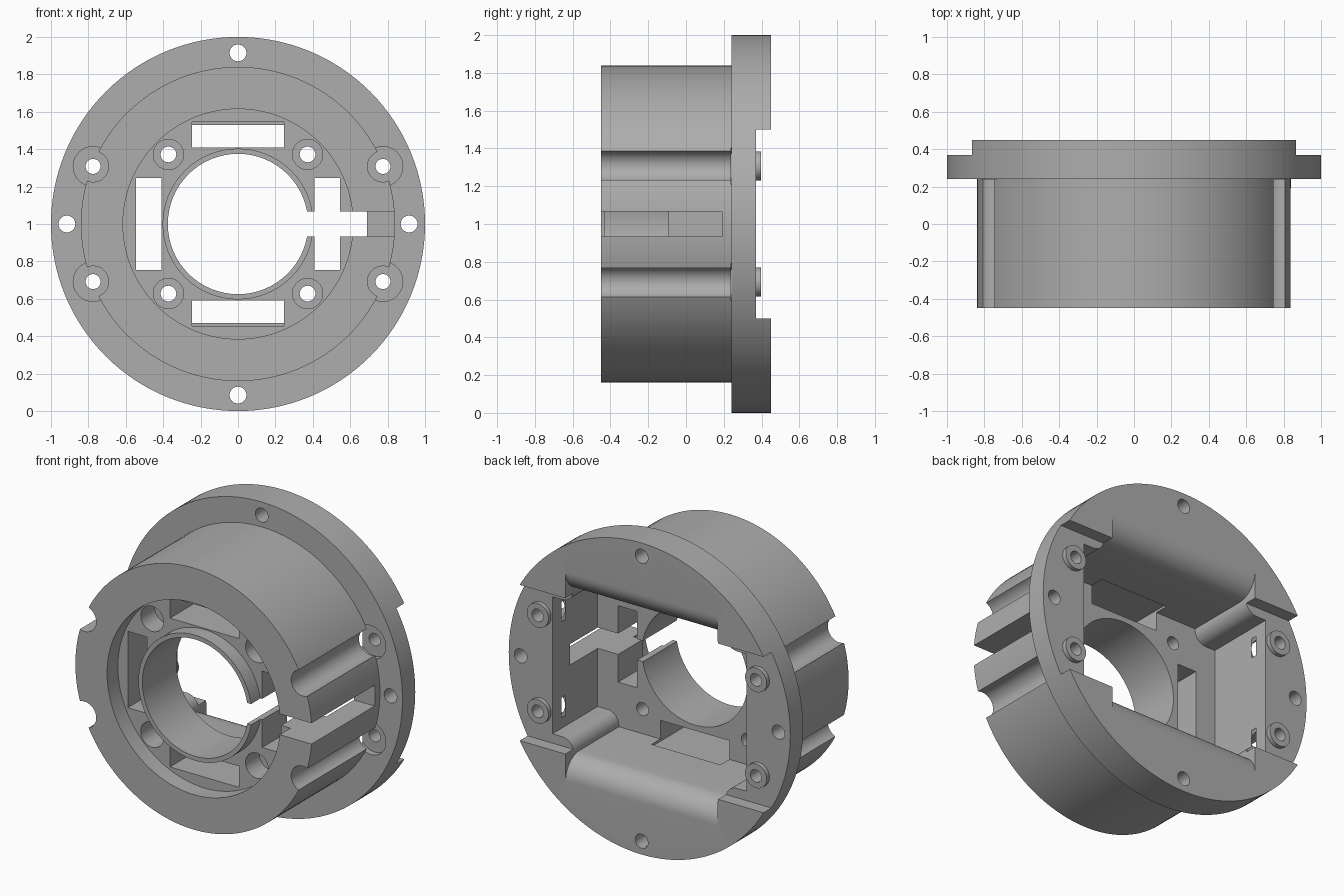
import bpy
import bmesh
from math import sin, cos, pi, radians

cube = bpy.data.objects.get("Cube")
if cube:
    bpy.data.objects.remove(cube, do_unlink=True)

grey = bpy.data.materials.new("plain_grey")
grey.use_nodes = True
COLOUR = (0.42, 0.42, 0.42, 1)
grey.diffuse_color = COLOUR
grey.node_tree.nodes["Principled BSDF"].inputs["Base Color"].default_value = COLOUR


def make_object(name, bm):
    bmesh.ops.recalc_face_normals(bm, faces=bm.faces[:])
    mesh = bpy.data.meshes.new(name)
    bm.to_mesh(mesh)
    bm.free()
    mesh.materials.append(grey)
    obj = bpy.data.objects.new(name, mesh)
    bpy.context.collection.objects.link(obj)
    return obj


def lathe(name, profile, x=0, z=0, steps=128):
    """Closed (radius, y) profile turned about the y axis; z is measured from the axis height."""
    bm = bmesh.new()
    rings = [[bm.verts.new((x + r * cos(a), y, 1 + z + r * sin(a))) for r, y in profile]
             for a in (2 * pi * i / steps for i in range(steps))]
    n = len(profile)
    for i in range(steps):
        p, q = rings[i], rings[(i + 1) % steps]
        for j in range(n):
            k = (j + 1) % n
            bm.faces.new((p[j], p[k], q[k], q[j]))
    return make_object(name, bm)


def prism(name, points, offset):
    """Flat outline swept by an offset vector."""
    bm = bmesh.new()
    face = bm.faces.new([bm.verts.new(p) for p in points])
    new = bmesh.ops.extrude_face_region(bm, geom=[face])["geom"]
    bmesh.ops.translate(bm, vec=offset, verts=[v for v in new if isinstance(v, bmesh.types.BMVert)])
    return make_object(name, bm)


def box(x0, x1, y0, y1, z0, z1):
    outline = [(x0, y0, 1 + z0), (x1, y0, 1 + z0), (x1, y0, 1 + z1), (x0, y0, 1 + z1)]
    return prism("cutter", outline, (0, y1 - y0, 0))


def rod(x, z, r, y0, y1, steps=40):
    outline = [(x + r * cos(2 * pi * i / steps), y0, 1 + z + r * sin(2 * pi * i / steps))
               for i in range(steps)]
    return prism("cutter", outline, (0, y1 - y0, 0))


def smooth(obj):
    bpy.ops.object.select_all(action='DESELECT')
    obj.select_set(True)
    bpy.context.view_layer.objects.active = obj
    bpy.ops.object.shade_smooth_by_angle(angle=radians(30))


SIGNS = (-1, 1)
QUADS = [(sx, sz) for sx in SIGNS for sz in SIGNS]
BACK, PAD, FLANGE, PLATE, FLOOR, FRONT = 0.45, 0.37, 0.24, -0.09, -0.34, -0.45

# Turned housing: bore, front collar, front recess, body and flange
housing = lathe("flanged_housing", [
    (0.375, -0.435), (0.403, -0.435), (0.403, FLOOR), (0.615, FLOOR), (0.615, FRONT),
    (0.84, FRONT), (0.84, FLANGE), (1, FLANGE), (1, BACK), (0.375, BACK)])

cutters = []

# Rear cavity: cross-shaped outline with rounded inner corners
quarter = [(0.69, 0.44)]
quarter += [(0.62 - 0.08 * sin(t), 0.52 - 0.08 * cos(t)) for t in (pi / 16 * i for i in range(9))]
quarter += [(0.54, 0.53)]
outline = quarter + [(-x, z) for x, z in reversed(quarter)]
outline += [(-x, -z) for x, z in quarter] + [(x, -z) for x, z in reversed(quarter)]
cutters.append(prism("cutter", [(x, PLATE, 1 + z) for x, z in outline], (0, 0.6, 0)))

# Rounded flare at the top and bottom of the cavity mouth
for s in SIGNS:
    flare = [(0.31, 0.4)]
    flare += [(0.31 + 0.14 * sin(t), 0.67 - 0.14 * cos(t)) for t in (pi / 24 * i for i in range(13))]
    flare += [(0.51, 0.67), (0.51, 0.4)]
    cutters.append(prism("cutter", [(-0.54, y, 1 + s * z) for y, z in flare], (1.08, 0, 0)))

# Stepped side pads across the back of the flange
cutters.append(box(-1.1, 1.1, PAD, 0.52, -0.5, 0.5))

# Four plate windows
for s in SIGNS:
    a, b = sorted((s * 0.41, s * 0.545))
    cutters.append(box(a, b, -0.4, 0, -0.245, 0.245))
    cutters.append(box(-0.245, 0.245, -0.4, 0, a, b))

# Radial slot on one side
cutters.append(box(0.3, 0.95, -0.5, 0.19, -0.067, 0.067))

# Flange mounting holes
for s in SIGNS:
    cutters.append(rod(s * 0.915, 0, 0.045, 0.1, 0.5))
    cutters.append(rod(0, s * 0.915, 0.045, 0.1, 0.5))

for sx, sz in QUADS:
    # Plate screw holes with counterbores
    cutters.append(rod(sx * 0.372, sz * 0.372, 0.081, -0.4, -0.2))
    cutters.append(rod(sx * 0.372, sz * 0.372, 0.042, -0.3, 0))
    # Outer grooves, spot faces and screw holes
    x, z = sx * 0.775, sz * 0.308
    cutters.append(rod(x, z, 0.083, -0.5, FLANGE + 0.01))
    cutters.append(rod(x, z, 0.106, FLANGE - 0.001, FLANGE + 0.04))
    cutters.append(rod(x, z, 0.04, 0.2, 0.45))

for i, cutter in enumerate(cutters):
    cutter.hide_render = True
    mod = housing.modifiers.new("cut_%d" % i, 'BOOLEAN')
    mod.operation = 'DIFFERENCE'
    mod.solver = 'EXACT'
    mod.object = cutter

# Bake the cuts and remove the cutters
graph = bpy.context.evaluated_depsgraph_get()
baked = bpy.data.meshes.new_from_object(housing.evaluated_get(graph))
housing.modifiers.clear()
housing.data = baked
baked.materials.clear()
baked.materials.append(grey)
for poly in baked.polygons:
    poly.material_index = 0
for cutter in cutters:
    bpy.data.objects.remove(cutter, do_unlink=True)
smooth(housing)

# Raised screw bosses on the side pads
for sx, sz in QUADS:
    name = "screw_boss_%s_%s" % ("left" if sx > 0 else "right", "upper" if sz > 0 else "lower")
    ring = [(0.04, PAD - 0.01), (0.077, PAD - 0.01), (0.077, PAD + 0.028), (0.04, PAD + 0.028)]
    smooth(lathe(name, ring, sx * 0.775, sz * 0.308, 40))
